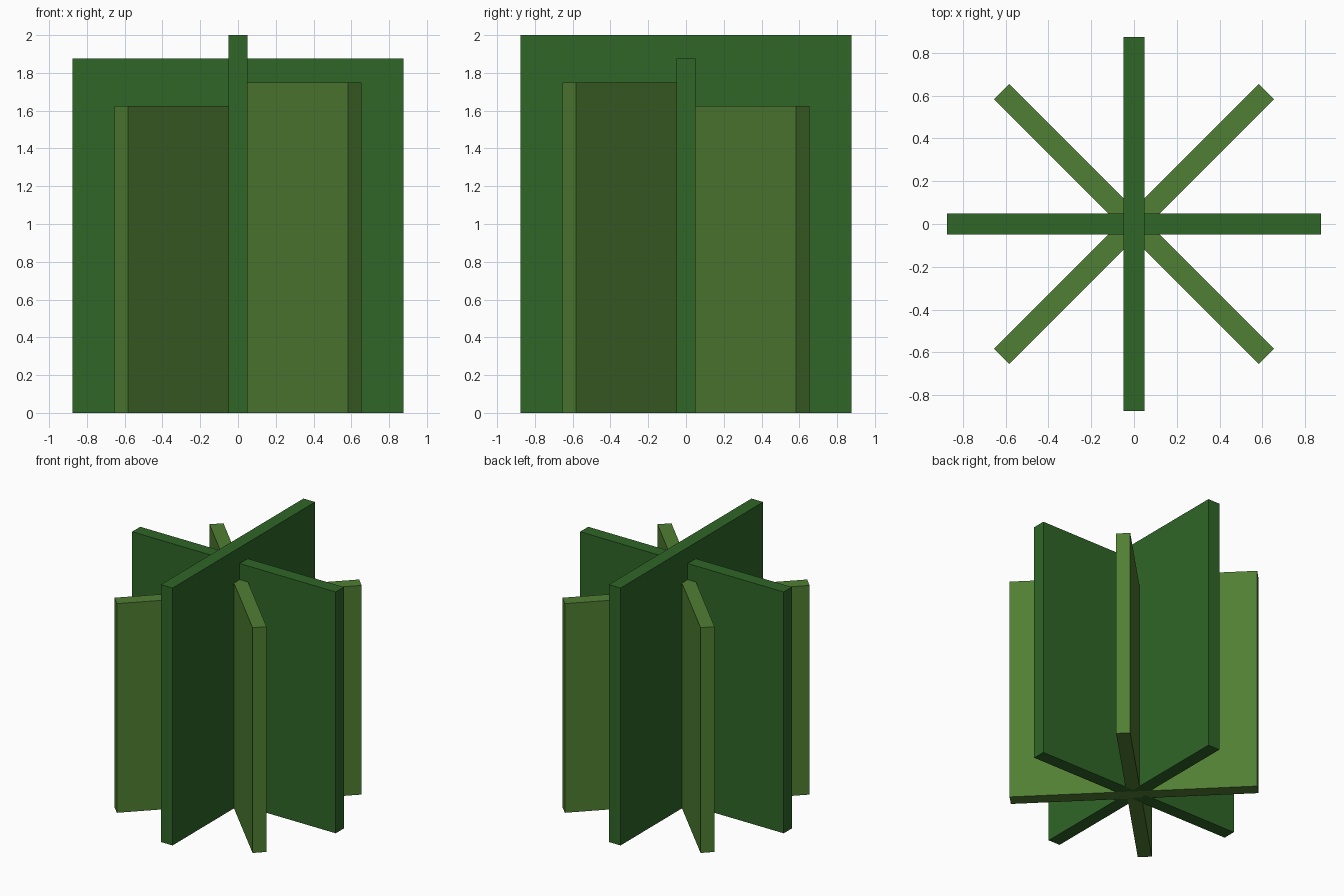
import bpy
from math import radians

if "Cube" in bpy.data.objects:
    bpy.data.objects.remove(bpy.data.objects["Cube"])

LENGTH, THICKNESS = 1.75, 0.1


def material(name, rgb):
    mat = bpy.data.materials.new(name)
    mat.diffuse_color = (*rgb, 1.0)
    mat.use_nodes = True
    mat.node_tree.nodes["Principled BSDF"].inputs["Base Color"].default_value = mat.diffuse_color
    return mat


dark = material("dark_green", (0.028, 0.133, 0.020))
light = material("light_green", (0.080, 0.210, 0.033))


def slab(name, angle, height, mat):
    """Upright slab through the centre axis, turned about z."""
    bpy.ops.mesh.primitive_cube_add(size=1, location=(0, 0, height / 2))
    ob = bpy.context.object
    ob.name = name
    ob.scale = (LENGTH, THICKNESS, height)
    bpy.ops.object.transform_apply(location=False, rotation=False, scale=True)
    ob.rotation_euler.z = radians(angle)
    ob.data.materials.append(mat)
    return ob


# Crossing leaf slabs, each one step lower than the last
slab("leaf_front_to_back", 90, 2.0, dark)
slab("leaf_side_to_side", 0, 1.875, dark)
slab("leaf_diagonal_tall", -45, 1.75, light)
slab("leaf_diagonal_short", 45, 1.625, light)
